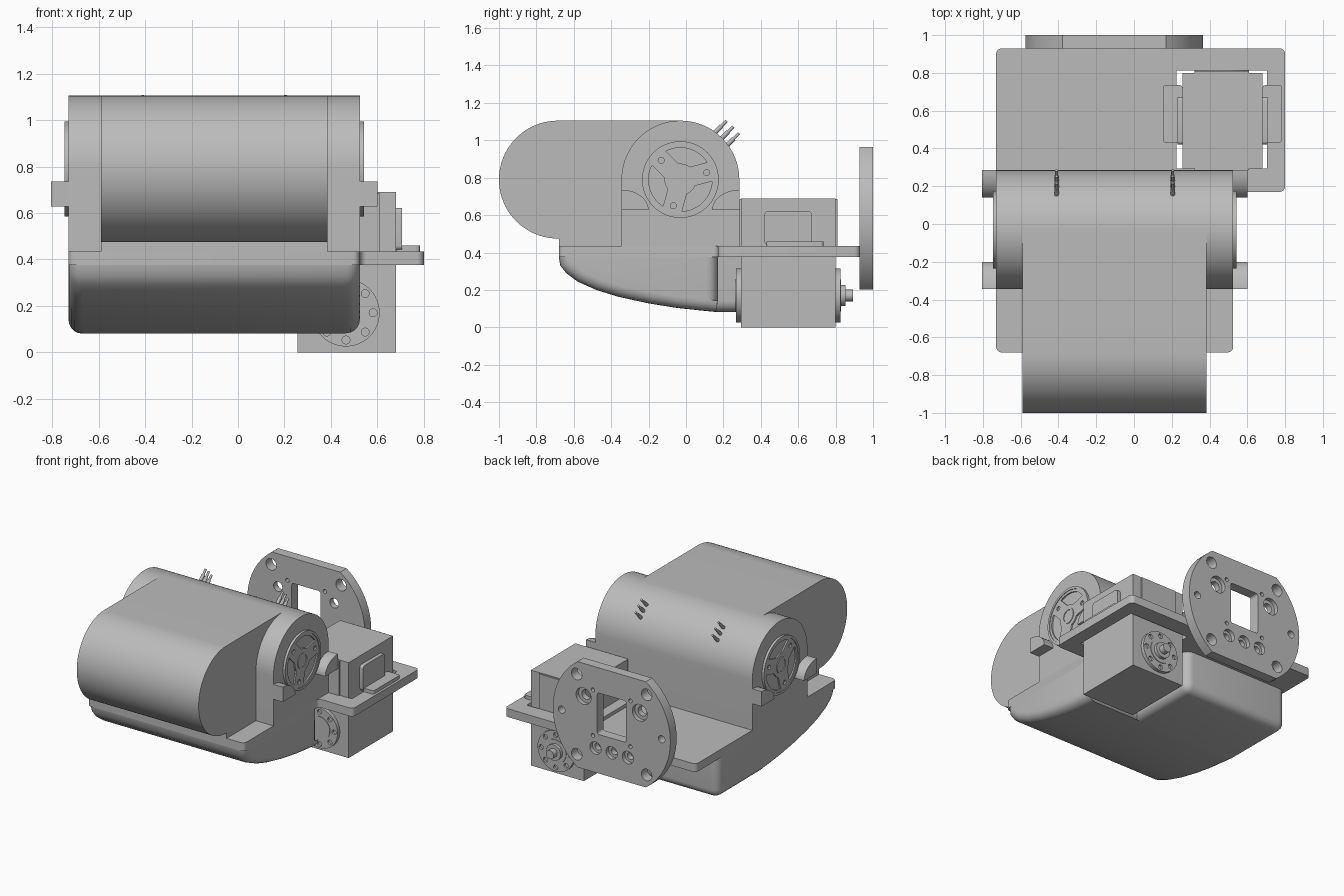
import bpy, bmesh, math
from math import sin, cos, pi, radians
from mathutils import Vector

if "Cube" in bpy.data.objects:
    bpy.data.objects.remove(bpy.data.objects["Cube"], do_unlink=True)

grey = bpy.data.materials.new("plain_grey")
grey.use_nodes = True
grey.diffuse_color = (0.5, 0.5, 0.5, 1)
grey.node_tree.nodes["Principled BSDF"].inputs["Base Color"].default_value = (0.5, 0.5, 0.5, 1)


def place(axis, u, v, w):
    return {"x": (w, u, v), "y": (u, w, v), "z": (u, v, w)}[axis]


def prism(name, axis, pts, lo, hi, bevel=0, pick=None, segs=5):
    """Extrude a 2D outline along an axis, rounding the edges chosen by pick."""
    bm = bmesh.new()
    base = bm.faces.new([bm.verts.new(place(axis, u, v, lo)) for u, v in pts])
    out = bmesh.ops.extrude_face_region(bm, geom=[base])
    shift = Vector(place(axis, 0, 0, hi - lo))
    bmesh.ops.translate(bm, vec=shift, verts=[g for g in out["geom"] if isinstance(g, bmesh.types.BMVert)])
    bmesh.ops.recalc_face_normals(bm, faces=bm.faces)
    if bevel:
        edges = [e for e in bm.edges if e.calc_face_angle(0) > radians(40) and pick(e)]
        bmesh.ops.bevel(bm, geom=edges, offset=bevel, segments=segs, profile=0.5,
                        affect="EDGES", clamp_overlap=False)
    mesh = bpy.data.meshes.new(name)
    bm.to_mesh(mesh)
    bm.free()
    obj = bpy.data.objects.new(name, mesh)
    bpy.context.collection.objects.link(obj)
    mesh.materials.append(grey)
    return obj


def arc(cu, cv, r, a0, a1, n=24):
    return [(cu + r * cos(radians(a0 + (a1 - a0) * i / n)),
             cv + r * sin(radians(a0 + (a1 - a0) * i / n))) for i in range(n + 1)]


def circle(cu, cv, r, n=40):
    return arc(cu, cv, r, 0, 360, n)[:-1]


def rect(u0, u1, v0, v1):
    return [(u0, v0), (u1, v0), (u1, v1), (u0, v1)]


def along(axis):
    """Choose the edges running parallel to the axis."""
    i = "xyz".index(axis)
    return lambda e: abs((e.verts[0].co - e.verts[1].co).normalized()[i]) > 0.99


def cut(obj, cutters):
    bpy.context.view_layer.objects.active = obj
    for c in cutters:
        mod = obj.modifiers.new("cut", "BOOLEAN")
        mod.operation, mod.object, mod.solver = "DIFFERENCE", c, "EXACT"
        bpy.ops.object.modifier_apply(modifier=mod.name)
        bpy.data.objects.remove(c, do_unlink=True)
    return obj


# Outer limits of the body and centre of the round housing
LEFT, RIGHT = 0.525, -0.73
CY, CZ, R = -0.03, 0.79, 0.315
DECK, UNDER = 0.435, 0.375

# Front drum, its foot and the round housing
drum = arc(-0.685, CZ, R, 90, 270, 40) + [(CY, CZ - R), (CY, CZ + R)]
prism("front_drum", "x", drum, -0.59, 0.385)
prism("drum_foot", "x", rect(-0.68, 0, DECK, CZ - R + 0.05), -0.59, 0.385)
prism("housing", "x", arc(CY, CZ, R, 0, 180, 48) + [(CY - R, DECK), (CY + R, DECK)], RIGHT, LEFT)

# Rounded tray below the deck, notched for the motor
keel = [(-0.68, 0.375), (-0.672, 0.33), (-0.64, 0.29), (-0.58, 0.245), (-0.48, 0.2), (-0.36, 0.163),
        (-0.2, 0.128), (-0.05, 0.104), (0.08, 0.09)]
below = lambda e: min(v.co.z for v in e.verts) < UNDER - 0.01
for name, back, side in (("tray_front", 0.17, LEFT), ("tray_back", 0.68, 0.12)):
    prism(name, "x", keel + [(0.16, 0.082), (back, 0.08), (back, UNDER)], RIGHT, side, 0.06, below)

# Deck plate with the motor opening
outline = [(RIGHT, -0.68), (LEFT, -0.68), (LEFT, 0.17), (0.8, 0.17), (0.8, 0.93), (RIGHT, 0.93)]
deck = prism("deck_plate", "z", outline, UNDER, DECK, 0.03, along("z"))
cut(deck, [prism("opening", "z", rect(0.225, 0.705, 0.295, 0.812), 0.3, 0.5)])

# Bearing lugs and wheel caps on both sides
for tag, x0, s in (("left", LEFT, 1), ("right", RIGHT, -1)):
    def slab(name, pts, a, b):
        lo, hi = sorted((x0 + s * a, x0 + s * b))
        return prism(name, "x", pts, lo, hi)

    low = 0.627
    quarter = [(0.145 * sin(t * pi / 20), 0.108 * cos(t * pi / 20)) for t in range(11)]
    for end, edge, d in (("front", CY - R, 1), ("back", CY + R, -1)):
        pts = [(edge, low)] + [(edge + d * u, low + v) for u, v in quarter]
        slab(f"{tag}_{end}_lug", pts, -0.01, 0.075)

    cap = slab(f"{tag}_wheel_cap", circle(CY, CZ, 0.205, 64), -0.01, 0.012)
    holes = []
    for k in range(3):
        mid = 75 + 120 * k
        pts = arc(CY, CZ, 0.17, mid - 42, mid + 42, 16) + arc(CY, CZ, 0.085, mid + 22, mid - 22, 8)
        holes.append(slab("pocket", pts, 0.002, 0.05))
        a = radians(mid + 60)
        holes.append(slab("hole", circle(CY + 0.145 * cos(a), CZ + 0.145 * sin(a), 0.016, 16), 0.002, 0.05))
    cut(cap, holes)
    for name, r1, r0 in (("rim", 0.205, 0.188), ("hub", 0.056, 0.043)):
        ring = slab(f"{tag}_wheel_{name}", circle(CY, CZ, r1, 64), 0, 0.017)
        cut(ring, [slab("bore", circle(CY, CZ, r0, 64), -0.05, 0.05)])

# Two rows of terminal pins on top of the housing
for side, x in (("right", -0.41), ("left", 0.205)):
    for k in range(3):
        direction = Vector((0, cos(radians(45)), sin(radians(45))))
        a = radians(36 + 9 * k)
        foot = Vector((x, CY + 0.3 * cos(a), CZ + 0.3 * sin(a)))
        for part, r, d0, d1 in (("pin", 0.008, 0, 0.1), ("pin_sleeve", 0.012, 0, 0.06)):
            bpy.ops.mesh.primitive_cylinder_add(vertices=16, radius=r, depth=d1 - d0,
                                                location=foot + direction * (d0 + d1) / 2,
                                                rotation=(radians(-45), 0, 0))
            pin = bpy.context.object
            pin.name = f"{side}_{part}_{k + 1}"
            pin.data.materials.append(grey)

# Drive motor: box, bolted end flanges and shaft
MX, MZ = 0.465, 0.17
prism("motor_box", "z", rect(0.257, 0.68, 0.293, 0.8), 0, 0.69)
prism("motor_inner_strip", "x", rect(0.285, 0.81, 0.4, 0.685), 0.32, 0.61)
for name, y0, y1, outer in (("front", 0.267, 0.3, 0.267), ("back", 0.79, 0.825, 0.825)):
    flange = prism(f"motor_{name}_flange", "y", circle(MX, MZ, 0.145, 48), y0, y1)
    bolts = [prism("bolt", "y", circle(MX + 0.117 * cos(k * pi / 4), MZ + 0.117 * sin(k * pi / 4), 0.017, 16),
                   outer - 0.015, outer + 0.015) for k in range(8)]
    cut(flange, bolts)
    prism(f"motor_{name}_boss", "y", circle(MX, MZ, 0.085), outer - 0.004, outer + 0.004)
prism("shaft_collar", "y", circle(MX, MZ, 0.057), 0.82, 0.852)
prism("shaft", "y", circle(MX, MZ, 0.031), 0.85, 0.892)

# L-shaped mounting brackets either side of the motor
for tag, face, s in (("left", 0.68, 1), ("right", 0.257, -1)):
    span = lambda a, b: sorted((face + s * a, face + s * b))
    prism(f"{tag}_bracket_foot", "z", rect(*span(0, 0.103), 0.43, 0.735), DECK, 0.46, 0.015, along("z"))
    prism(f"{tag}_bracket_upright", "x", rect(0.42, 0.672, 0.44, 0.622), *span(0, 0.027), 0.02, along("x"))

# Rear mounting disc: flat top and bottom, drilled, with a square window
DX, DZ, DR = -0.105, 0.583, 0.47
half = math.degrees(math.asin(0.382 / DR))
disc = prism("rear_disc", "y", arc(DX, DZ, DR, -half, half) + arc(DX, DZ, DR, 180 - half, 180 + half), 0.928, 1.0)
cutters = [prism("window", "y", rect(DX - 0.115, DX + 0.115, DZ - 0.1, DZ + 0.2), 0.9, 1.1, 0.015, along("y"))]


def drill(u, v, r, y0=0.9):
    cutters.append(prism("drill", "y", circle(DX + u, DZ + v, r, 24), y0, 1.1))


for s in (-1, 1):
    for v in (-0.29, 0.29):
        drill(s * 0.28, v, 0.042)
    drill(s * 0.225, 0.145, 0.035)
    drill(s * 0.225, 0.145, 0.06, 0.97)
    drill(s * 0.4, 0, 0.026)
    for v in (-0.12, 0.21):
        drill(s * 0.15, v, 0.014)
for u in (-0.13, 0, 0.13):
    drill(u, -0.205, 0.025)
    drill(u, -0.205, 0.045, 0.97)
cut(disc, cutters)

# Smooth the curved surfaces and keep the hard edges
for obj in bpy.context.scene.objects:
    obj.select_set(obj.type == "MESH")
    if obj.type == "MESH":
        bpy.context.view_layer.objects.active = obj
bpy.ops.object.shade_smooth_by_angle(angle=radians(30))
